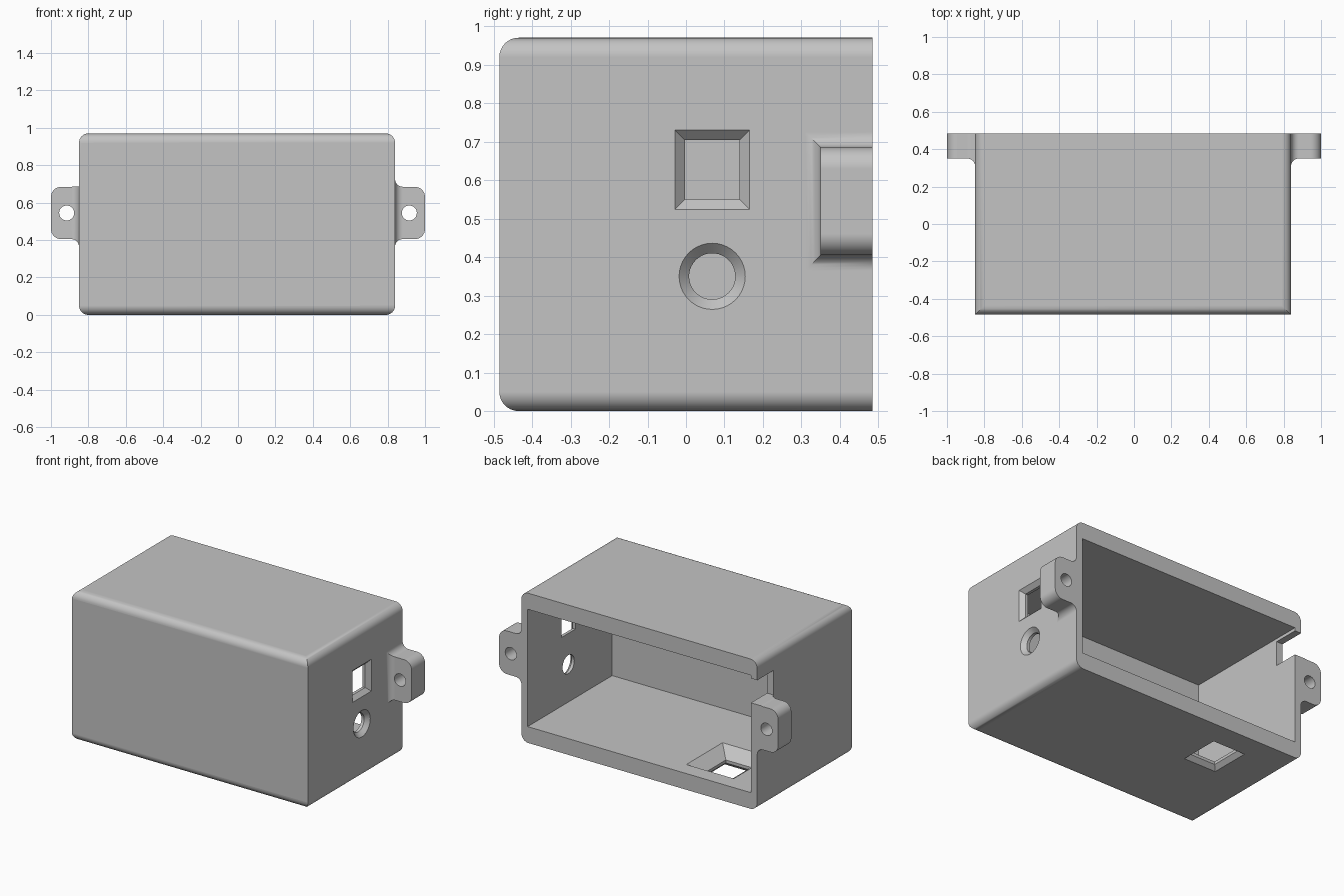
import bpy, bmesh
from math import sin, cos, pi, radians
from mathutils import Vector

if "Cube" in bpy.data.objects:
    bpy.data.objects.remove(bpy.data.objects["Cube"])

LEFT, RIGHT, HALF, TOP = -0.85, 0.84, 0.485, 0.97
WALL, THICK = 0.045, 0.105

grey = bpy.data.materials.new("plain grey")
grey.use_nodes = True
colour = (0.55, 0.55, 0.55, 1)
grey.diffuse_color = colour
grey.node_tree.nodes["Principled BSDF"].inputs["Base Color"].default_value = colour


def rounded(corners, steps=8):
    """Closed outline from (u, v, radius) right-angled corners."""
    out = []
    for i, (u, v, r) in enumerate(corners):
        p = Vector((u, v))
        if r == 0:
            out.append(p)
            continue
        a = (Vector(corners[i - 1][:2]) - p).normalized() * r
        b = (Vector(corners[(i + 1) % len(corners)][:2]) - p).normalized() * r
        for k in range(steps + 1):
            t = k / steps * pi / 2
            out.append(p + a * (1 - sin(t)) + b * (1 - cos(t)))
    return [p for i, p in enumerate(out) if (p - out[i - 1]).length > 1e-5]


def rect(u0, u1, v0, v1, grow=0):
    return [(u0 - grow, v0 - grow), (u1 + grow, v0 - grow),
            (u1 + grow, v1 + grow), (u0 - grow, v1 + grow)]


def circle(u, v, r, n=40):
    return [(u + r * cos(2 * pi * k / n), v + r * sin(2 * pi * k / n)) for k in range(n)]


def loft(name, axis, rings):
    """Solid through (height, outline) rings along one axis."""
    place = {"x": lambda u, v, h: (h, u, v),
             "y": lambda u, v, h: (u, h, v),
             "z": lambda u, v, h: (u, v, h)}[axis]
    bm = bmesh.new()
    loops = [[bm.verts.new(place(p[0], p[1], h)) for p in pts] for h, pts in rings]
    for a, b in zip(loops, loops[1:]):
        for i in range(len(a)):
            bm.faces.new((a[i - 1], a[i], b[i], b[i - 1]))
    bm.faces.new(loops[0])
    bm.faces.new(loops[-1])
    bmesh.ops.recalc_face_normals(bm, faces=bm.faces)
    mesh = bpy.data.meshes.new(name)
    bm.to_mesh(mesh)
    bm.free()
    mesh.materials.append(grey)
    obj = bpy.data.objects.new(name, mesh)
    bpy.context.collection.objects.link(obj)
    return obj


def prism(name, axis, pts, lo, hi):
    return loft(name, axis, [(lo, pts), (hi, pts)])


def combine(obj, tool, operation):
    mod = obj.modifiers.new("combine", "BOOLEAN")
    mod.operation, mod.object, mod.solver = operation, tool, "EXACT"
    bpy.context.view_layer.objects.active = obj
    bpy.ops.object.modifier_apply(modifier=mod.name)
    bpy.data.objects.remove(tool)


# Shell: rounded along its length and around its front edges
R = 0.05
body = prism("enclosure_body", "y", rounded(
    [(LEFT, 0, R), (RIGHT, 0, R), (RIGHT, TOP, R), (LEFT, TOP, R)]), -HALF, HALF)
side = prism("side_outline", "x", rounded(
    [(-HALF, 0, R), (0.7, 0, 0), (0.7, TOP, 0), (-HALF, TOP, R)]), -1.2, 1.2)
combine(body, side, "INTERSECT")

# Mounting ears with flared roots
F = 0.04
for wall, s in ((LEFT, -1), (RIGHT, 1)):
    tip, root = s * 1.0, wall - s * 0.03
    ear = prism("mounting_ear", "y", rounded(
        [(root, 0.405 - F, 0), (wall, 0.405 - F, 0), (wall, 0.405, F),
         (tip, 0.405, 0.055), (tip, 0.685, 0.055), (wall, 0.685, F),
         (wall, 0.685 + F, 0), (root, 0.685 + F, 0)]), 0.2, 0.6)
    inner = wall - s * 0.04
    plan = prism("ear_plan", "z", rounded(
        [(inner, HALF, 0), (inner, 0.35 - F, 0), (wall, 0.35 - F, 0), (wall, 0.35, F),
         (s * 1.1, 0.35, 0), (s * 1.1, HALF, 0)]), 0.2, 0.9)
    combine(ear, plan, "INTERSECT")
    combine(body, ear, "UNION")
    combine(body, prism("screw_hole", "y", circle(s * 0.916, 0.545, 0.04), 0.2, 0.6),
            "DIFFERENCE")

# Cavity, open at the back
combine(body, prism("cavity", "y", rect(LEFT + WALL, RIGHT - WALL, THICK, TOP - THICK),
                    THICK - HALF, 0.6), "DIFFERENCE")

# Cable notch above one ear
combine(body, prism("cable_notch", "x", rect(0.32, 0.6, 0.687, 0.845),
                    LEFT - 0.023, LEFT + 0.1), "DIFFERENCE")

# Chamfered square and round ports in the end wall
C = 0.026
heights = (RIGHT - 0.1, RIGHT - C, RIGHT + 0.01)
grows = (0, 0, C + 0.01)
combine(body, loft("square_port", "x", [
    (h, rect(-0.003, 0.139, 0.55, 0.704, g)) for h, g in zip(heights, grows)]), "DIFFERENCE")
combine(body, loft("round_port", "x", [
    (h, circle(0.068, 0.35, 0.06 + g)) for h, g in zip(heights, grows)]), "DIFFERENCE")

# Floor port: small chamfer outside, wide funnel inside
combine(body, loft("floor_port", "z", [
    (h, rect(-0.53, -0.35, 0.092, 0.302, g)) for h, g in
    ((-0.01, C + 0.01), (C, 0), (WALL, 0), (THICK, 0.08), (THICK + 0.02, 0.107))]), "DIFFERENCE")

# Smooth the rounded edges, keep flats flat
bpy.ops.object.select_all(action="DESELECT")
body.select_set(True)
bpy.context.view_layer.objects.active = body
bpy.ops.object.shade_smooth_by_angle(angle=radians(30))
weighted = body.modifiers.new("flat_faces", "WEIGHTED_NORMAL")
weighted.keep_sharp = True
